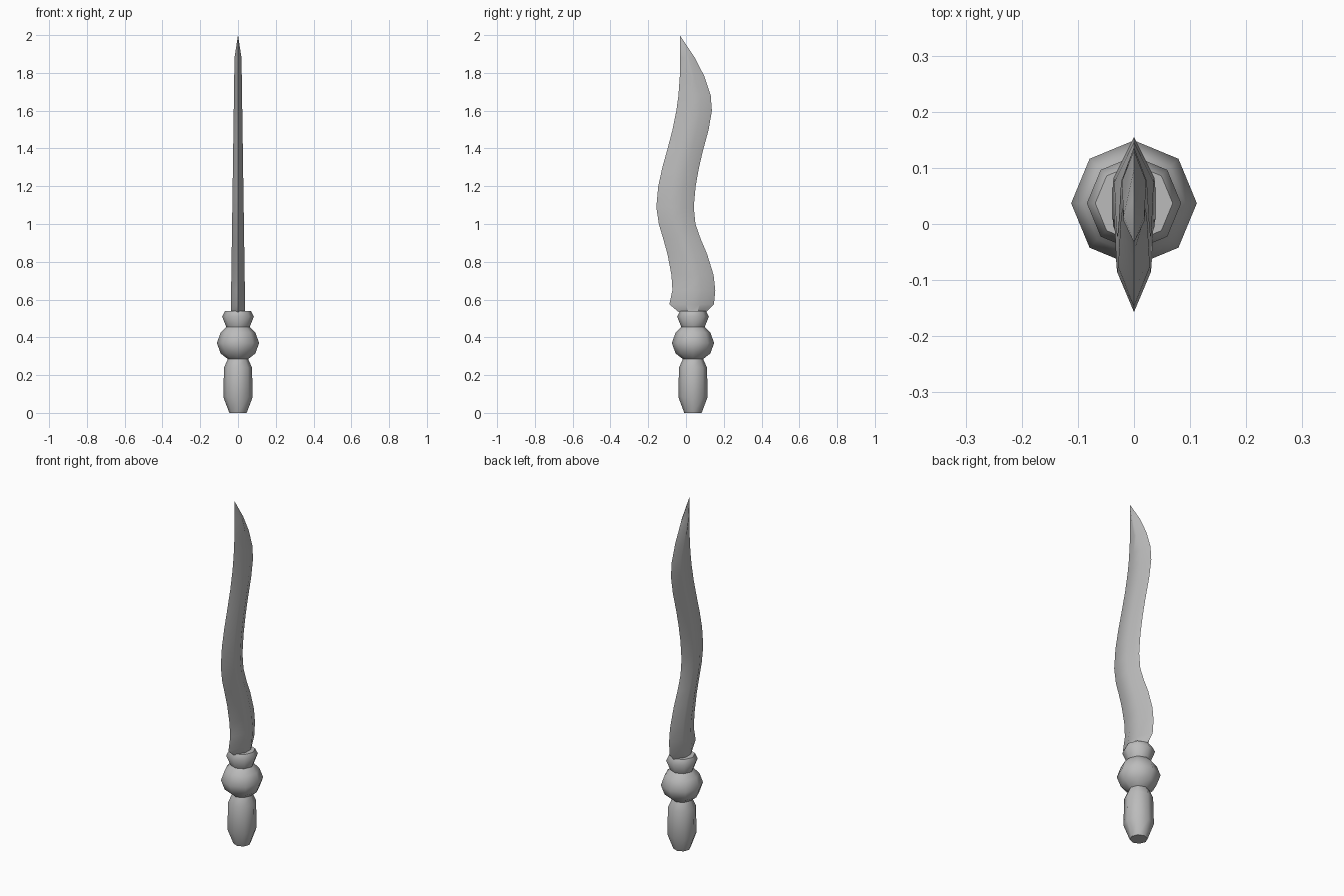
import bpy, bmesh, math

cube = bpy.data.objects.get("Cube")
if cube:
    bpy.data.objects.remove(cube)

steel = bpy.data.materials.new("grey steel")
steel.use_nodes = True
grey = (0.5, 0.5, 0.5, 1)
steel.diffuse_color = grey
steel.node_tree.nodes["Principled BSDF"].inputs["Base Color"].default_value = grey


def loft(name, rings, smooth_angle, tip=None):
    """Skin a list of equal-length rings, closing both ends."""
    bm = bmesh.new()
    loops = [[bm.verts.new(p) for p in ring] for ring in rings]
    n = len(loops[0])
    for low, high in zip(loops, loops[1:]):
        for i in range(n):
            j = (i + 1) % n
            bm.faces.new((low[i], low[j], high[j], high[i]))
    bm.faces.new(loops[0][::-1])
    if tip:
        point = bm.verts.new(tip)
        for i in range(n):
            bm.faces.new((loops[-1][i], loops[-1][(i + 1) % n], point))
    else:
        bm.faces.new(loops[-1])
    bmesh.ops.recalc_face_normals(bm, faces=bm.faces)
    mesh = bpy.data.meshes.new(name)
    bm.to_mesh(mesh)
    bm.free()
    mesh.materials.append(steel)
    obj = bpy.data.objects.new(name, mesh)
    bpy.context.collection.objects.link(obj)
    bpy.ops.object.select_all(action='DESELECT')
    obj.select_set(True)
    bpy.context.view_layer.objects.active = obj
    bpy.ops.object.shade_smooth_by_angle(angle=math.radians(smooth_angle))
    return obj


# Turned eight-sided handle: radius, height
SIDES, CENTRE_Y = 8, 0.037
handle_profile = [(0.046, 0), (0.078, 0.085), (0.074, 0.24), (0.054, 0.285),
                  (0.092, 0.315), (0.112, 0.37), (0.092, 0.425),
                  (0.062, 0.455), (0.084, 0.51), (0.069, 0.54)]
angles = [math.tau * i / SIDES for i in range(SIDES)]
loft("handle", [[(r * math.cos(a), CENTRE_Y + r * math.sin(a), z) for a in angles]
                for r, z in handle_profile], 60)

# Wavy blade: height, front edge, back edge
blade_outline = [(0.535, -0.04, 0.108), (0.575, -0.088, 0.148), (0.65, -0.072, 0.155),
                 (0.73, -0.077, 0.146), (0.84, -0.098, 0.112), (0.92, -0.12, 0.078),
                 (1.0, -0.144, 0.05), (1.09, -0.157, 0.041), (1.2, -0.147, 0.051),
                 (1.3, -0.125, 0.069), (1.39, -0.1, 0.09), (1.5, -0.071, 0.12),
                 (1.6, -0.051, 0.137), (1.68, -0.04, 0.131), (1.78, -0.033, 0.098),
                 (1.88, -0.031, 0.047)]


def blade_ring(z, front, back):
    """Six-sided section with two sharp edges and a flat on each cheek."""
    width = back - front
    half = 0.038 - 0.0145 * (z - 0.54)
    flat = 0.16 if z < 1.7 else 0.06
    near, far = front + (0.52 - flat) * width, front + (0.52 + flat) * width
    return [(0, front, z), (half, near, z), (half, far, z),
            (0, back, z), (-half, far, z), (-half, near, z)]


loft("blade", [blade_ring(*row) for row in blade_outline], 35, tip=(0, -0.033, 2.0))
